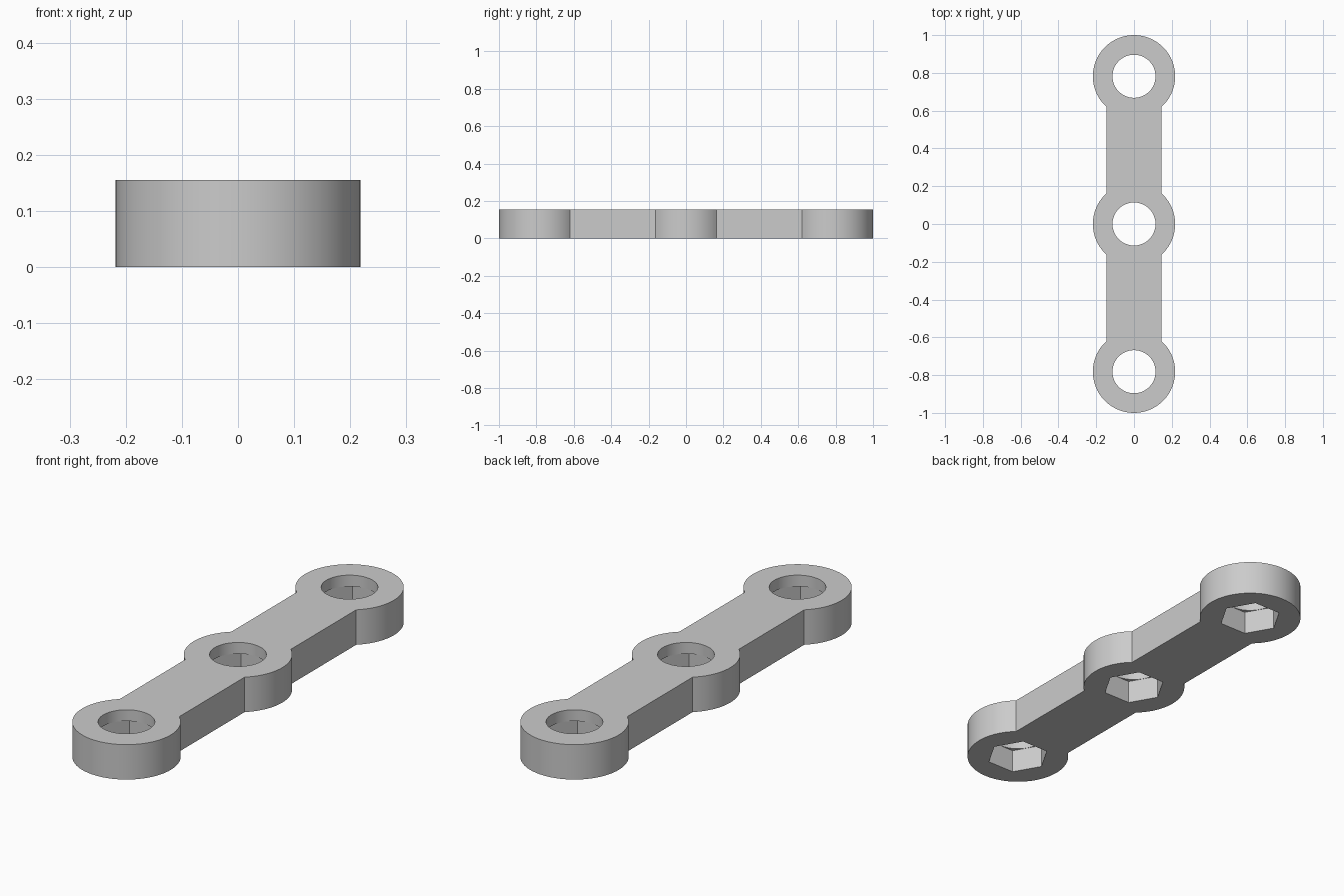
import bpy, bmesh
from math import pi, sin, cos, asin

if "Cube" in bpy.data.objects:
    bpy.data.objects.remove(bpy.data.objects["Cube"])

THICK = 0.155      # plate thickness
RING = 0.218       # outer radius of each eye
PITCH = 0.782      # distance between eyes
HALF_W = 0.146     # half width of the straight links
BORE = 0.114       # round hole radius
HEX = 0.133        # hex pocket corner radius
POCKET = 0.105     # hex pocket depth from the underside

grey = bpy.data.materials.new("light_grey")
grey.use_nodes = True
colour = (0.6, 0.6, 0.6, 1)
grey.diffuse_color = colour
grey.node_tree.nodes["Principled BSDF"].inputs["Base Color"].default_value = colour


def prism(name, points, z0, z1):
    """Extrude a closed outline from z0 to z1."""
    bm = bmesh.new()
    face = bm.faces.new([bm.verts.new((x, y, z0)) for x, y in points])
    top = bmesh.ops.extrude_face_region(bm, geom=[face])["geom"]
    verts = [v for v in top if isinstance(v, bmesh.types.BMVert)]
    bmesh.ops.translate(bm, verts=verts, vec=(0, 0, z1 - z0))
    bmesh.ops.recalc_face_normals(bm, faces=bm.faces)
    mesh = bpy.data.meshes.new(name)
    bm.to_mesh(mesh)
    bm.free()
    mesh.materials.append(grey)
    obj = bpy.data.objects.new(name, mesh)
    bpy.context.collection.objects.link(obj)
    return obj


def arc(cy, start, end, steps):
    return [(RING * cos(a), cy + RING * sin(a))
            for a in (start + (end - start) * i / steps for i in range(steps + 1))]


def circle(cy, radius, sides):
    return [(radius * cos(2 * pi * i / sides), cy + radius * sin(2 * pi * i / sides))
            for i in range(sides)]


# Outline: right half of the middle eye, far eye, left half, near eye
neck = pi - asin(HALF_W / RING) - pi / 2   # angle where a link meets an eye
outline = (arc(0, -neck, neck, 20)
           + arc(PITCH, -neck, pi + neck, 52)
           + arc(0, pi - neck, pi + neck, 20)
           + arc(-PITCH, pi - neck, 2 * pi + neck, 52))
link = prism("link_plate", outline, 0, THICK)

# Round bore from above, hex nut pocket from below, in each eye
for cy in (-PITCH, 0, PITCH):
    for cutter in (prism("bore_cutter", circle(cy, BORE, 64), POCKET - 0.03, THICK + 0.1),
                   prism("hex_cutter", circle(cy, HEX, 6), -0.1, POCKET)):
        cutter.hide_render = True
        mod = link.modifiers.new("cut", "BOOLEAN")
        mod.operation = "DIFFERENCE"
        mod.solver = "EXACT"
        mod.object = cutter
        bpy.context.view_layer.objects.active = link
        bpy.ops.object.modifier_apply(modifier=mod.name)
        bpy.data.objects.remove(cutter)

# Smooth the round walls, keep the corners sharp
bpy.ops.object.select_all(action="DESELECT")
link.select_set(True)
bpy.context.view_layer.objects.active = link
bpy.ops.object.shade_smooth_by_angle(angle=pi / 6)
